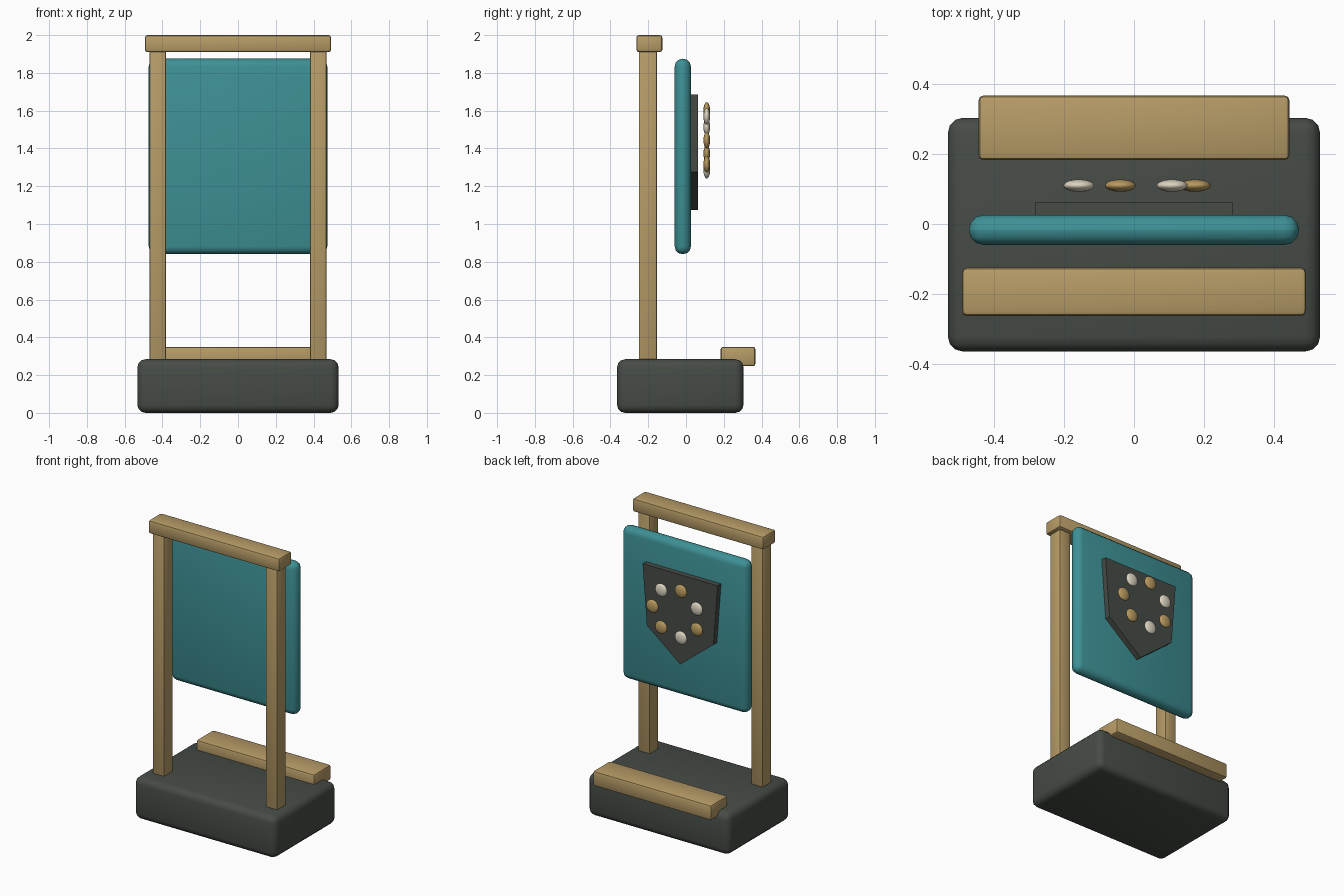
import bpy, bmesh, math

cube = bpy.data.objects.get("Cube")
if cube:
    bpy.data.objects.remove(cube, do_unlink=True)


def material(name, rgb):
    mat = bpy.data.materials.new(name)
    mat.use_nodes = True
    color = (*rgb, 1.0)
    mat.diffuse_color = color
    mat.node_tree.nodes["Principled BSDF"].inputs["Base Color"].default_value = color
    return mat


wood = material("tan_wood", (0.47, 0.33, 0.135))
stone = material("dark_stone", (0.062, 0.072, 0.062))
teal = material("teal_panel", (0.047, 0.28, 0.30))
ivory = material("ivory", (0.72, 0.66, 0.53))
brass = material("brass", (0.48, 0.32, 0.115))


def add_object(name, bm, mat, smooth=True):
    mesh = bpy.data.meshes.new(name)
    bmesh.ops.recalc_face_normals(bm, faces=bm.faces)
    bm.to_mesh(mesh)
    bm.free()
    mesh.materials.append(mat)
    obj = bpy.data.objects.new(name, mesh)
    bpy.context.collection.objects.link(obj)
    if smooth:
        bpy.ops.object.select_all(action="DESELECT")
        obj.select_set(True)
        bpy.context.view_layer.objects.active = obj
        bpy.ops.object.shade_smooth_by_angle(angle=math.radians(40))
    return obj


def rounded_box(name, x, y, z, mat, radius, segments=3):
    """Bevelled box filling the (low, high) range on each axis."""
    bm = bmesh.new()
    bmesh.ops.create_cube(bm, size=1)
    for v in bm.verts:
        for axis, (low, high) in enumerate((x, y, z)):
            v.co[axis] = high if v.co[axis] > 0 else low
    bmesh.ops.bevel(bm, geom=bm.edges[:], offset=radius, segments=segments,
                    profile=0.5, affect="EDGES", clamp_overlap=True)
    return add_object(name, bm, mat)


# Plinth and frame
rounded_box("base", (-0.533, 0.533), (-0.365, 0.304), (0, 0.284), stone, 0.043)
for side, cx in (("right", -0.425), ("left", 0.425)):
    rounded_box(f"{side}_post", (cx - 0.044, cx + 0.044), (-0.25, -0.154),
                (0.26, 1.93), wood, 0.008, 2)
rounded_box("top_beam", (-0.493, 0.493), (-0.263, -0.125), (1.91, 2.0), wood, 0.014, 2)
rounded_box("rear_step", (-0.445, 0.445), (0.183, 0.368), (0.247, 0.35), wood, 0.014, 2)

# Hanging panel
rounded_box("panel", (-0.473, 0.473), (-0.06, 0.026), (0.84, 1.875), teal, 0.042)

# Shield plate on the back of the panel
outline = [(-0.282, 1.685), (0.282, 1.685), (0.25, 1.275), (0, 1.075), (-0.25, 1.275)]
bm = bmesh.new()
face = bm.faces.new([bm.verts.new((x, 0.02, z)) for x, z in outline])
extruded = bmesh.ops.extrude_face_region(bm, geom=[face])["geom"]
for v in extruded:
    if isinstance(v, bmesh.types.BMVert):
        v.co.y = 0.063
add_object("shield", bm, stone, smooth=False)

# Ring of seven flattened studs
for i in range(7):
    angle = math.tau * i / 7
    bm = bmesh.new()
    bmesh.ops.create_uvsphere(bm, u_segments=32, v_segments=16, radius=0.044)
    bmesh.ops.scale(bm, vec=(1, 0.4, 1), verts=bm.verts)
    bmesh.ops.translate(bm, verts=bm.verts, vec=(
        0.175 * math.cos(angle), 0.11, 1.443 + 0.162 * math.sin(angle)))
    add_object(f"stud_{i + 1}", bm, ivory if i % 2 else brass)
